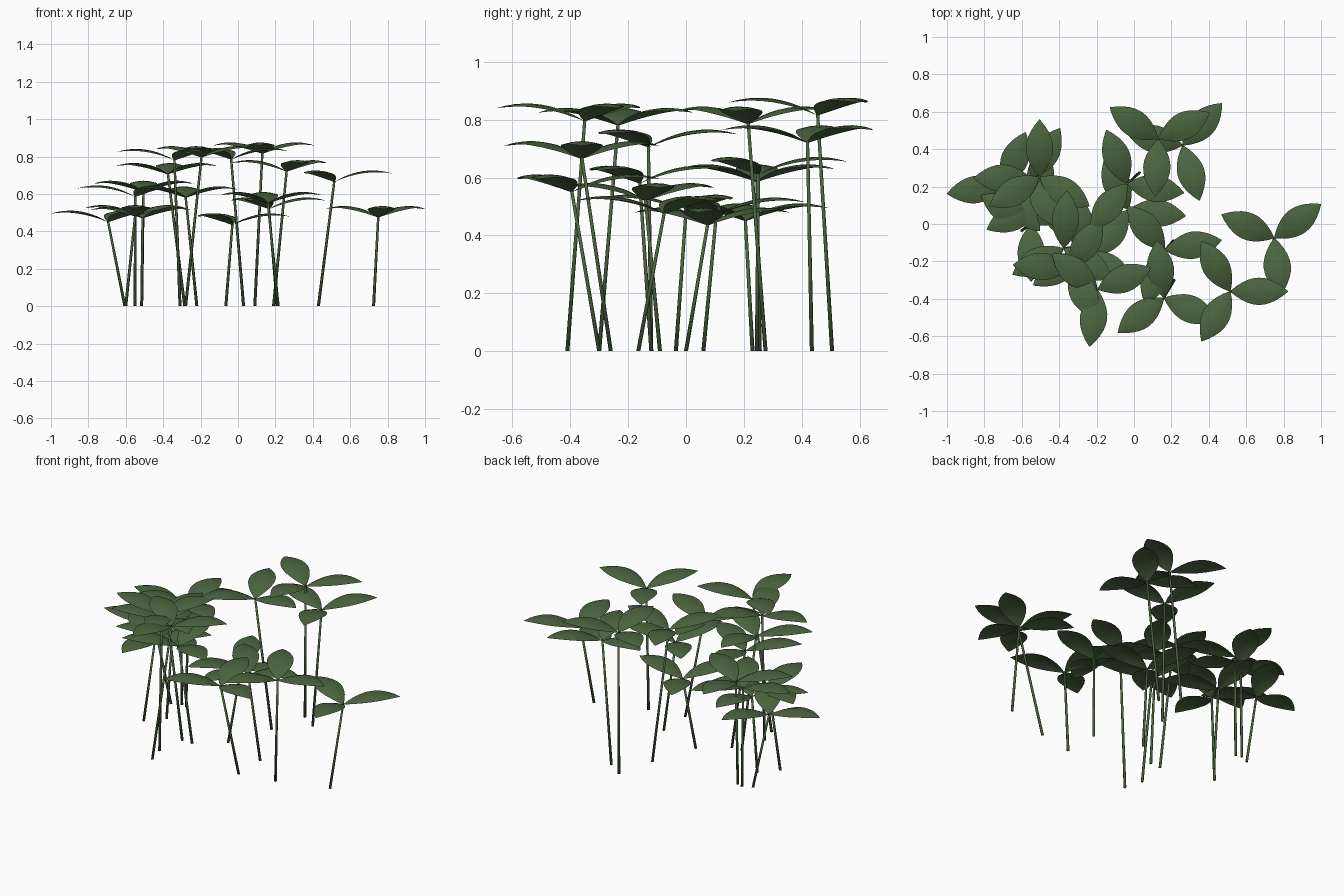
import bpy
import bmesh
from math import sin, cos, pi, radians
from mathutils import Vector

cube = bpy.data.objects.get("Cube")
if cube:
    bpy.data.objects.remove(cube, do_unlink=True)

LEAF_LENGTH = 0.308
LEAF_HALF_WIDTH = 0.073
STEM_RADIUS = 0.008


def make_material(name, rgb):
    mat = bpy.data.materials.new(name)
    mat.use_nodes = True
    color = (*rgb, 1)
    mat.diffuse_color = color
    bsdf = mat.node_tree.nodes["Principled BSDF"]
    bsdf.inputs["Base Color"].default_value = color
    bsdf.inputs["Roughness"].default_value = 0.8
    return mat


leaf_green = make_material("leaf green", (0.07, 0.13, 0.05))


def add_object(name, bm):
    mesh = bpy.data.meshes.new(name)
    bm.to_mesh(mesh)
    bm.free()
    mesh.materials.append(leaf_green)
    for poly in mesh.polygons:
        poly.use_smooth = True
    obj = bpy.data.objects.new(name, mesh)
    bpy.context.collection.objects.link(obj)


def add_leaf(bm, origin, angle, rows=10, cols=4):
    # Arched pointed blade, sagging slightly towards both edges
    out = Vector((cos(angle), sin(angle), 0))
    side = Vector((-sin(angle), cos(angle), 0))
    grid = []
    for i in range(rows + 1):
        s = i / rows
        half = max(LEAF_HALF_WIDTH * max(sin(pi * s), 0) ** 0.85, 0.002)
        rise = 0.185 * s - 0.14 * s * s
        row = []
        for j in range(cols + 1):
            t = 2 * j / cols - 1
            height = rise - 0.012 * t * t * half / LEAF_HALF_WIDTH
            p = origin + out * (s * LEAF_LENGTH) + side * (t * half)
            row.append(bm.verts.new(p + Vector((0, 0, height))))
        grid.append(row)
    for a, b in zip(grid, grid[1:]):
        for j in range(cols):
            bm.faces.new((a[j], b[j], b[j + 1], a[j + 1]))


def add_stem(name, base, top, sides=6):
    bm = bmesh.new()
    rings = []
    for p, r in ((base, STEM_RADIUS), (top, STEM_RADIUS * 0.8)):
        rings.append([bm.verts.new(p + Vector((cos(k * 2 * pi / sides) * r,
                                               sin(k * 2 * pi / sides) * r, 0)))
                      for k in range(sides)])
    low, high = rings
    for k in range(sides):
        n = (k + 1) % sides
        bm.faces.new((low[k], low[n], high[n], high[k]))
    bm.faces.new(low[::-1])
    bm.faces.new(high)
    add_object(name, bm)


# Sprouts: crown position, stem foot (x, y), turn of the first leaf in degrees
sprouts = [
    ((-.695, .205, .45), (-.605, .23), 188),
    ((-.55, 0, .48), (-.60, -.035), 270),
    ((-.51, .105, .47), (-.515, .06), 206),
    ((-.55, .245, .585), (-.55, .255), 60),
    ((-.505, .25, .61), (-.515, .245), 90),
    ((-.375, -.13, .705), (-.285, -.12), 87),
    ((-.34, -.235, .78), (-.31, -.30), 57),
    ((-.195, -.35, .795), (-.28, -.41), 22),
    ((-.28, -.16, .58), (-.22, -.12), 93),
    ((-.037, .215, .785), (.03, .275), 111),
    ((-.03, .075, .435), (-.065, 0), 114),
    ((.13, .455, .815), (.09, .505), 27),
    ((.26, .42, .72), (.19, .435), 47),
    ((.16, -.395, .55), (.215, -.30), 97),
    ((.165, -.14, .52), (.21, -.09), 10),
    ((.515, -.36, .665), (.43, -.26), 0),
    ((.75, -.075, .475), (.725, -.165), 36),
]

for n, (crown, foot, turn) in enumerate(sprouts, 1):
    top = Vector(crown)
    add_stem(f"stem_{n}", Vector((*foot, 0)), top + Vector((0, 0, 0.004)))
    # Three leaves evenly spread around the crown
    bm = bmesh.new()
    for k in range(3):
        add_leaf(bm, top, radians(turn + 120 * k))
    add_object(f"leaves_{n}", bm)
